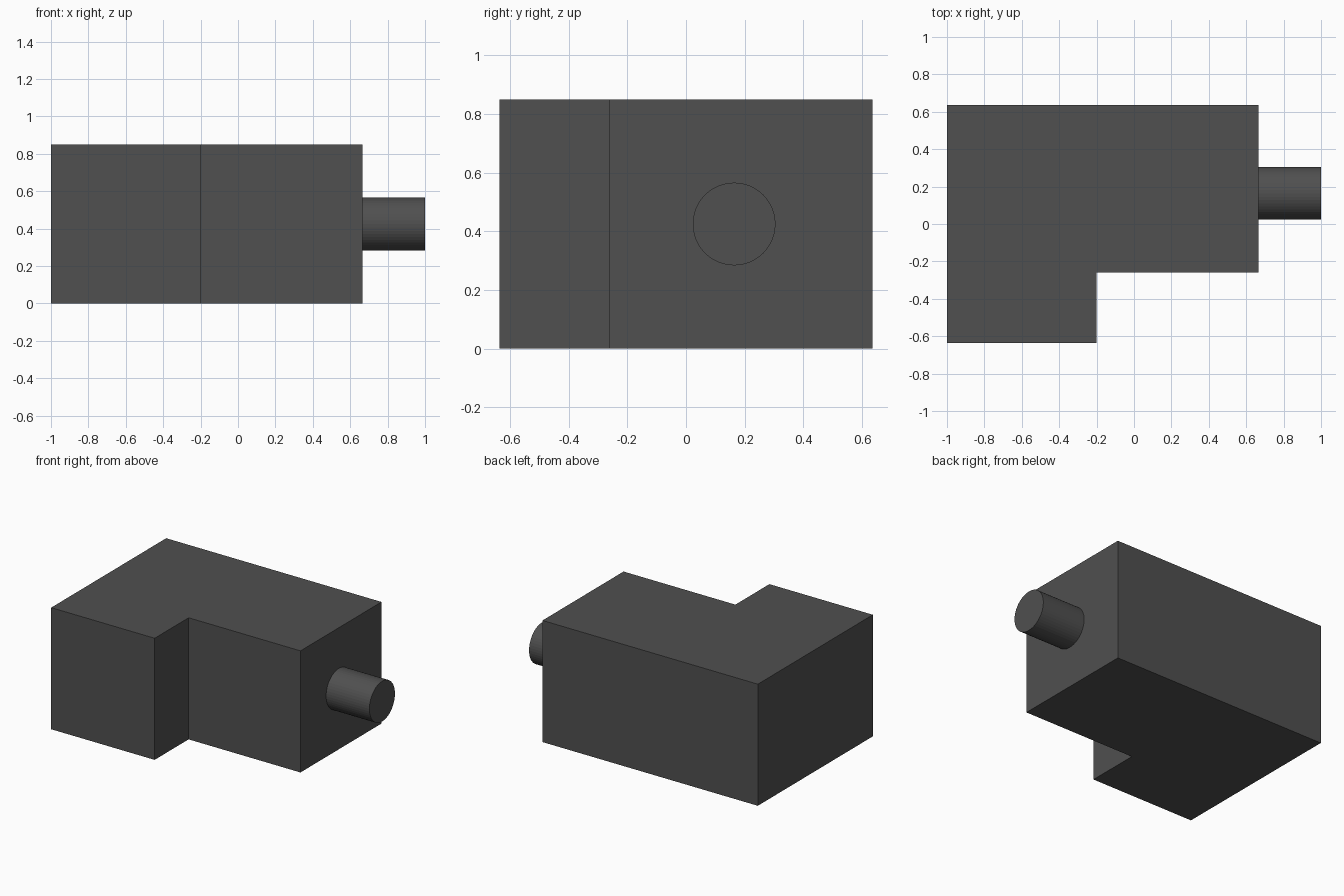
import bpy, bmesh, math

if "Cube" in bpy.data.objects:
    bpy.data.objects.remove(bpy.data.objects["Cube"])

HEIGHT = 0.85
FACE_X = 0.665

dark = bpy.data.materials.new("dark_grey")
dark.diffuse_color = (0.08, 0.08, 0.08, 1)
dark.use_nodes = True
dark.node_tree.nodes["Principled BSDF"].inputs["Base Color"].default_value = dark.diffuse_color

# L-shaped housing: footprint extruded upwards
outline = [(-1, -0.635), (-0.2, -0.635), (-0.2, -0.26),
           (FACE_X, -0.26), (FACE_X, 0.635), (-1, 0.635)]
bm = bmesh.new()
base = bm.faces.new([bm.verts.new((x, y, 0)) for x, y in outline])
top = bmesh.ops.extrude_face_region(bm, geom=[base])["geom"]
bmesh.ops.translate(bm, vec=(0, 0, HEIGHT),
                    verts=[v for v in top if isinstance(v, bmesh.types.BMVert)])
bmesh.ops.recalc_face_normals(bm, faces=bm.faces)
mesh = bpy.data.meshes.new("housing")
bm.to_mesh(mesh)
bm.free()
housing = bpy.data.objects.new("housing", mesh)
bpy.context.collection.objects.link(housing)
mesh.materials.append(dark)

# Round stub on the right face, flat shaded
bpy.ops.mesh.primitive_cylinder_add(
    vertices=48, radius=0.141, depth=1 - FACE_X,
    location=((1 + FACE_X) / 2, 0.164, HEIGHT / 2),
    rotation=(0, math.pi / 2, 0))
stub = bpy.context.object
stub.name = "side_stub"
stub.data.materials.append(dark)
